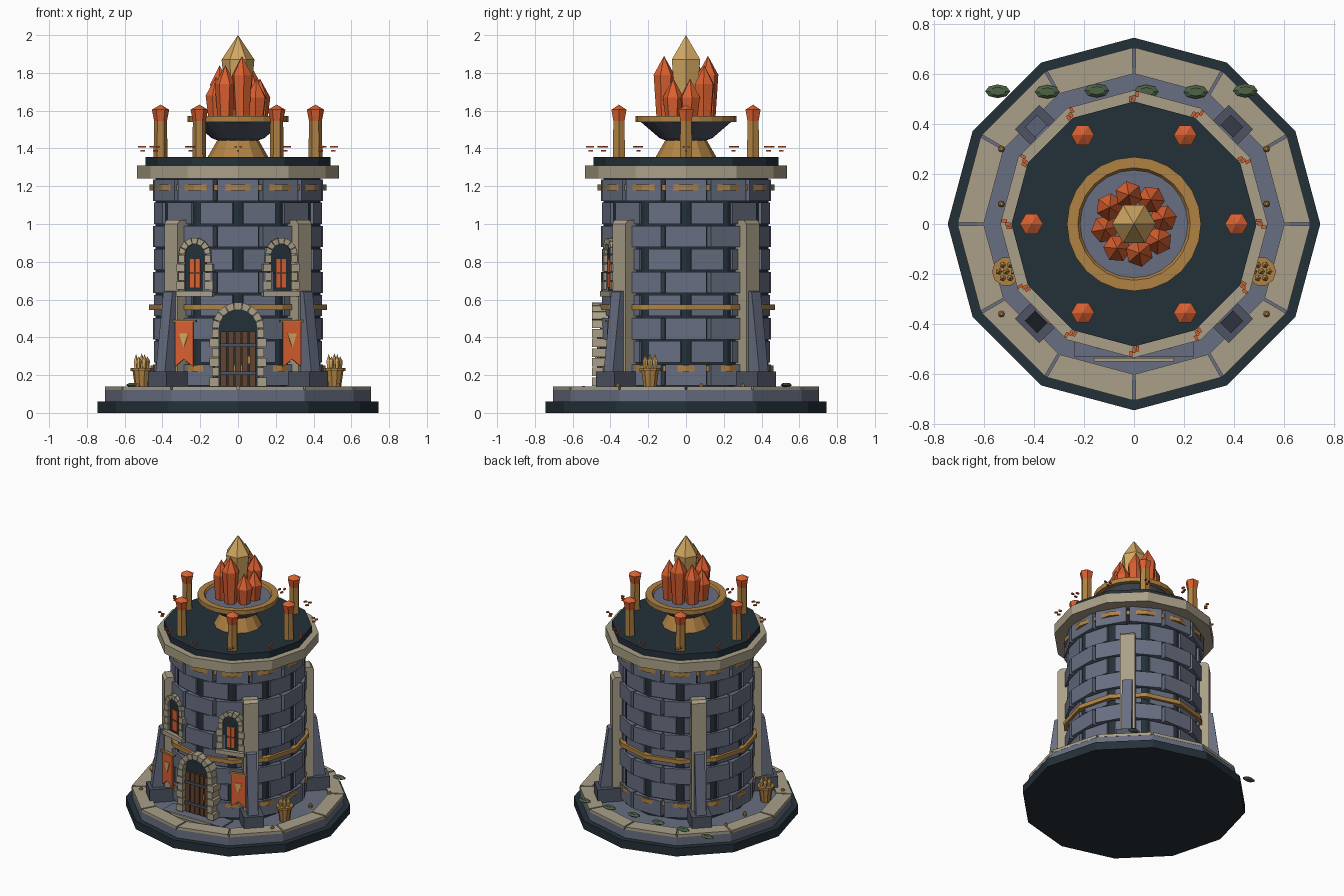
import bpy, bmesh, random
from math import sin, cos, pi, radians

random.seed(4)
if "Cube" in bpy.data.objects:
    bpy.data.objects.remove(bpy.data.objects["Cube"])


def material(name, *rgb):
    lin = [(c / 255 / 12.92) if c < 11 else ((c / 255 + 0.055) / 1.055) ** 2.4 for c in rgb]
    m = bpy.data.materials.new(name)
    m.use_nodes = True
    m.diffuse_color = (*lin, 1)
    bsdf = next(n for n in m.node_tree.nodes if n.type == 'BSDF_PRINCIPLED')
    bsdf.inputs["Base Color"].default_value = (*lin, 1)
    bsdf.inputs["Roughness"].default_value = 0.8
    return m


NAVY = material("dark navy", 36, 48, 57)
STONE = material("blue grey stone", 104, 111, 130)
SLATE = material("dark slate", 78, 84, 99)
TAN = material("pale limestone", 170, 160, 136)
GOLD = material("aged gold", 176, 130, 66)
AMBER = material("amber", 210, 168, 98)
ORANGE = material("ember orange", 218, 96, 48)
BROWN = material("door wood", 98, 68, 46)
GREEN = material("moss green", 78, 98, 70)


def slab(pts, v0, v1, at=(0, 0, 0), rot=0):
    """Outline in local (u, z), extruded along local v, turned about z."""
    c, s, n = cos(rot), sin(rot), len(pts)
    verts = [(at[0] + u * c - v * s, at[1] + u * s + v * c, at[2] + z)
             for v in (v0, v1) for u, z in pts]
    faces = [list(range(n)), list(range(n, 2 * n))]
    faces += [[i, (i + 1) % n, n + (i + 1) % n, n + i] for i in range(n)]
    return verts, faces


def rect(u0, u1, z0, z1):
    return [(u0, z0), (u1, z0), (u1, z1), (u0, z1)]


def lathe(profile, n=12, at=(0, 0, 0), scale_y=1, turn=0):
    """Profile of (radius, z) turned into n flat sides, capped at both ends."""
    verts = [(at[0] + r * cos(turn + 2 * pi * k / n),
              at[1] + r * scale_y * sin(turn + 2 * pi * k / n), at[2] + z)
             for r, z in profile for k in range(n)]
    last = (len(profile) - 1) * n
    faces = [[j * n + k, j * n + (k + 1) % n, (j + 1) * n + (k + 1) % n, (j + 1) * n + k]
             for j in range(len(profile) - 1) for k in range(n)]
    if profile[0][0] > 0:
        faces.append(list(range(n)))
    if profile[-1][0] > 0:
        faces.append(list(range(last, last + n)))
    return verts, faces


def build(name, mat, shapes):
    bm = bmesh.new()
    for verts, faces in shapes:
        part = bmesh.new()
        vs = [part.verts.new(v) for v in verts]
        for f in faces:
            part.faces.new([vs[i] for i in f])
        bmesh.ops.remove_doubles(part, verts=part.verts, dist=1e-5)
        bmesh.ops.recalc_face_normals(part, faces=part.faces)
        tmp = bpy.data.meshes.new("tmp")
        part.to_mesh(tmp)
        part.free()
        bm.from_mesh(tmp)
        bpy.data.meshes.remove(tmp)
    mesh = bpy.data.meshes.new(name)
    bm.to_mesh(mesh)
    bm.free()
    mesh.materials.append(mat)
    ob = bpy.data.objects.new(name, mesh)
    bpy.context.scene.collection.objects.link(ob)
    return ob


def drum(name, mat, r, z0, z1):
    return build(name, mat, [lathe([(r, z0), (r, z1)])])


def arch_outline(r, z0, spring, n=12):
    return [(-r, z0), (r, z0)] + [(r * cos(pi * k / n), spring + r * sin(pi * k / n))
                                  for k in range(n + 1)]


def arch_stones(ri, ro, z0, spring, v0, v1, jambs, wedges, at, rot):
    """Stacked jamb stones with alternating widths, and a ring of voussoirs."""
    out, h = [], (spring - z0) / jambs
    for k in range(jambs):
        w = ro + (0.012 if k % 2 == 0 else 0)
        for a, b in ((ri, w), (-w, -ri)):
            out.append(slab(rect(a, b, z0 + k * h + .003, z0 + (k + 1) * h - .003), v0, v1, at, rot))
    for k in range(wedges):
        a, b = pi * (k + .04) / wedges, pi * (k + .96) / wedges
        pts = [(r * cos(t), spring + r * sin(t)) for r, t in ((ri, a), (ro, a), (ro, b), (ri, b))]
        out.append(slab(pts, v0, v1, at, rot))
    return out


TWELVE = [2 * pi * k / 12 for k in range(12)]

# stepped base and paving ring
drum("base_plinth", NAVY, 0.745, 0, 0.06)
drum("base_step", STONE, 0.705, 0.06, 0.125)
paving = []
for a in TWELVE:
    ring = [(r * cos(a + t), r * sin(a + t)) for r, t in
            ((.6, .008), (.705, .008), (.705, pi / 6 - .008), (.6, pi / 6 - .008))]
    paving.append(([(x, y, z) for z in (.12, .14) for x, y in ring],
                   slab(rect(0, 1, 0, 1), 0, 1)[1]))
build("paving_slabs", TAN, paving)
build("door_landing", STONE, [slab(rect(-.24, .24, .12, .135), -.53, -.4)])
build("threshold", TAN, [slab(rect(-.16, .16, .12, .143), -.55, -.535)])

# tower core and staggered brick courses
drum("tower_core", NAVY, 0.437, 0.12, 1.25)
ROWS, H = 9, 1.1 / 9
bricks = []
for row in range(ROWS):
    z = 0.14 + row * H
    for a in TWELVE:
        if row % 2:
            bricks.append(slab(rect(.36, .438, z + .005, z + H - .005), -.088, .088, rot=a + pi / 12))
        else:
            bricks.append(slab(rect(.36, .45, z + .005, z + H - .005), -.108, .108, rot=a))
build("wall_bricks", STONE, bricks)
for name, r, z in (("lower_band", .462, .22), ("middle_band", .472, .545), ("upper_band", .468, 1.178)):
    drum(name, GOLD, r, z, z + 0.03)

# cornice and roof
drum("cornice", TAN, 0.535, 1.24, 1.31)
drum("roof_deck", NAVY, 0.49, 1.31, 1.355)
chips = []
for a in TWELVE:
    for r, z, v in ((.505, 1.384, 0), (.5, 1.405, .014), (.52, 1.405, -.012)):
        chips.append(slab(rect(r - .012, r + .01, z, z + .009), v - .006, v + .006, rot=a))
build("ember_chips", ORANGE, chips)

# six torch posts
posts, tips = [], []
for k in range(6):
    at = (.41 * cos(k * pi / 3), .41 * sin(k * pi / 3), 0)
    posts.append(lathe([(.037, 1.35), (.034, 1.55)], 6, at))
    tips.append(lathe([(.034, 1.545), (.046, 1.605), (0, 1.632)], 6, at))
build("torch_posts", GOLD, posts)
build("torch_tips", ORANGE, tips)

# brazier
build("brazier_foot", GOLD, [lathe([(.16, 1.355), (.1, 1.46)], 12)])
build("brazier_bowl", SLATE, [lathe([(.1, 1.44), (.14, 1.455), (.245, 1.545)], 24)])
build("brazier_rim", GOLD, [lathe([(.24, 1.54), (.268, 1.54), (.268, 1.572), (.225, 1.572), (.21, 1.55)], 24)])
build("brazier_bed", STONE, [lathe([(.222, 1.548), (.218, 1.558)], 24)])

# crystal cluster
flames = []
for k, top in enumerate((1.77, 1.84, 1.89, 1.84, 1.78, 1.84, 1.89, 1.77)):
    a = k * pi / 4 + .18
    at = (.118 * cos(a), .118 * sin(a), 0)
    flames.append(lathe([(.04, 1.55), (.056, top - .1), (0, top)], 6, at, turn=a))
build("ember_crystals", ORANGE, flames)
build("core_crystal", AMBER, [lathe([(.055, 1.55), (.087, 1.87), (0, 2)], 6)])

# four diagonal buttresses
pilasters, wedges, blocks = [], [], []
for k in range(4):
    a = pi / 4 + k * pi / 2
    pilasters.append(slab([(.41, .14), (.502, .14), (.502, 1.0), (.485, 1.02), (.41, 1.02)], -.05, .05, rot=a))
    wedges.append(slab([(.45, .2), (.585, .2), (.525, .64), (.45, .66)], -.034, .034, rot=a))
    blocks.append(slab(rect(.42, .605, .12, .22), -.068, .068, rot=a))
build("buttress_pilasters", TAN, pilasters)
build("buttress_wedges", STONE, wedges)
build("buttress_blocks", SLATE, blocks)

# arched door
DOOR = (0, 0, 0)
build("door_frame", TAN, arch_stones(.1, .138, .14, .447, -.498, -.41, 6, 9, DOOR, 0))
build("door_recess", NAVY, [slab(arch_outline(.102, .135, .447), -.455, -.4)])
build("door_planks", BROWN, [slab(rect(u - .016, u + .016, .14, .43), -.472, -.45)
                             for u in (-.076, -.038, 0, .038, .076)])
build("door_straps", SLATE, [slab(rect(-.095, .095, z, z + .018), -.48, -.468) for z in (.2, .35)])
build("door_handle", GOLD, [slab(rect(.05, .065, .26, .3), -.482, -.468)])

# windows and banners on both sides of the door
for side, label in ((1, "left"), (-1, "right")):
    rot, at = side * radians(15), (side * .225, -.4, 0)
    build(label + "_window_frame", TAN,
          arch_stones(.055, .087, .65, .84, -.02, .09, 4, 7, at, rot)
          + [slab(rect(-.1, .1, .615, .645), -.03, .09, at, rot)])
    build(label + "_window_recess", NAVY, [slab(arch_outline(.058, .64, .84), -.002, .08, at, rot)])
    build(label + "_window_glass", ORANGE, [slab(rect(u - .013, u + .013, .665, .815), -.008, 0, at, rot)
                                            for u in (-.015, .015)])
    build(label + "_window_bars", BROWN, [slab(rect(-.035, .035, .735, .745), -.012, 0, at, rot)])
    at = (side * .285, -.4, 0)
    build(label + "_banner", ORANGE,
          [slab([(-.05, .245), (0, .285), (.05, .245), (.05, .485), (-.05, .485)], -.006, .004, at, rot)])
    build(label + "_banner_rod", GOLD, [slab(rect(-.065, .065, .48, .492), -.012, .01, at, rot)])
    build(label + "_banner_emblem", AMBER,
          [slab([(0, .345), (.025, .42), (-.025, .42)], -.011, -.004, at, rot)])

    # planter with sprouts
    at = (side * .51, -.19, 0)
    build(label + "_planter", GOLD, [lathe([(.034, .125), (.048, .222), (.058, .222), (.058, .238)], 10, at)])
    sprouts = [lathe([(.01, .23), (.014, .275), (0, .3 + .012 * (k % 2))], 5,
                     (at[0] + .03 * cos(k * pi / 3), at[1] + .03 * sin(k * pi / 3), 0)) for k in range(6)]
    sprouts.append(lathe([(.01, .23), (.014, .28), (0, .315)], 5, at))
    build(label + "_sprouts", AMBER, sprouts)
    build(label + "_floor_studs", GOLD, [lathe([(.013, .12), (.013, .145), (.006, .155)], 8, (side * .53, y, 0))
                                         for y in (-.36, .08, .3)])

# moss clumps along the back
build("moss_clumps", GREEN, [
    lathe([(.03, .138), (.05, .147), (.03, .158)], 8,
          (-.545 + .198 * k, .535 + random.uniform(-.008, .008), 0), .55) for k in range(6)])
